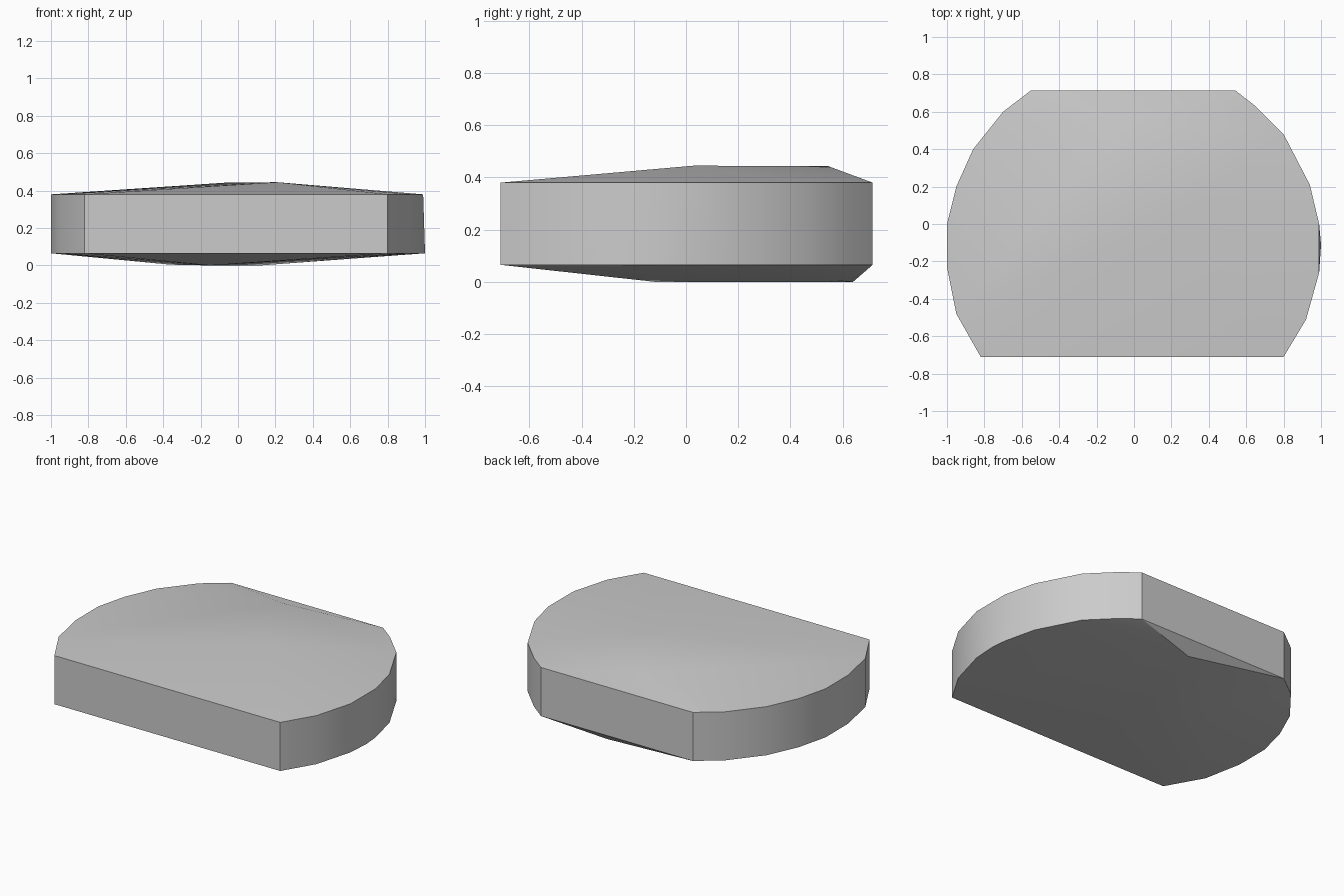
import bpy, bmesh, math

cube = bpy.data.objects.get("Cube")
if cube:
    bpy.data.objects.remove(cube, do_unlink=True)

# Plain grey material
grey = bpy.data.materials.new("light grey")
grey.use_nodes = True
colour = (0.6, 0.6, 0.6, 1)
grey.diffuse_color = colour
grey.node_tree.nodes["Principled BSDF"].inputs["Base Color"].default_value = colour

# Rounded outline cut flat at front and back
outline = [(0.54, 0.715), (0.65, 0.63), (0.80, 0.48), (0.94, 0.21), (0.99, 0),
           (1, -0.11), (0.99, -0.26), (0.92, -0.51), (0.80, -0.71),
           (-0.82, -0.71), (-0.95, -0.48), (-1, -0.23), (-1, 0),
           (-0.95, 0.20), (-0.86, 0.40), (-0.70, 0.60), (-0.55, 0.715)]
RIM_LOW, RIM_HIGH = 0.065, 0.38

# Shallow peaks above and below the rim
top_peaks = [(0.21, 0.03, 0.445), (-0.06, 0.545, 0.443)]
bottom_peaks = [(-0.15, -0.12, 0), (-0.36, 0.25, 0.004), (0.12, 0.64, 0)]

# Wrap the rims and peaks in one faceted skin
bm = bmesh.new()
for x, y in outline:
    bm.verts.new((x, y, RIM_LOW))
    bm.verts.new((min(x, 0.99), y, RIM_HIGH))
for peak in top_peaks + bottom_peaks:
    bm.verts.new(peak)
hull = bmesh.ops.convex_hull(bm, input=bm.verts)
spare = {v for v in hull["geom_interior"] + hull["geom_unused"]
         if isinstance(v, bmesh.types.BMVert)}
bmesh.ops.delete(bm, geom=list(spare), context="VERTS")
bmesh.ops.recalc_face_normals(bm, faces=bm.faces)

mesh = bpy.data.meshes.new("domed_slab")
bm.to_mesh(mesh)
bm.free()
mesh.materials.append(grey)
slab = bpy.data.objects.new("domed_slab", mesh)
bpy.context.collection.objects.link(slab)

# Smooth curves with crisp rims
bpy.context.view_layer.objects.active = slab
slab.select_set(True)
bpy.ops.object.shade_smooth_by_angle(angle=math.radians(30))
